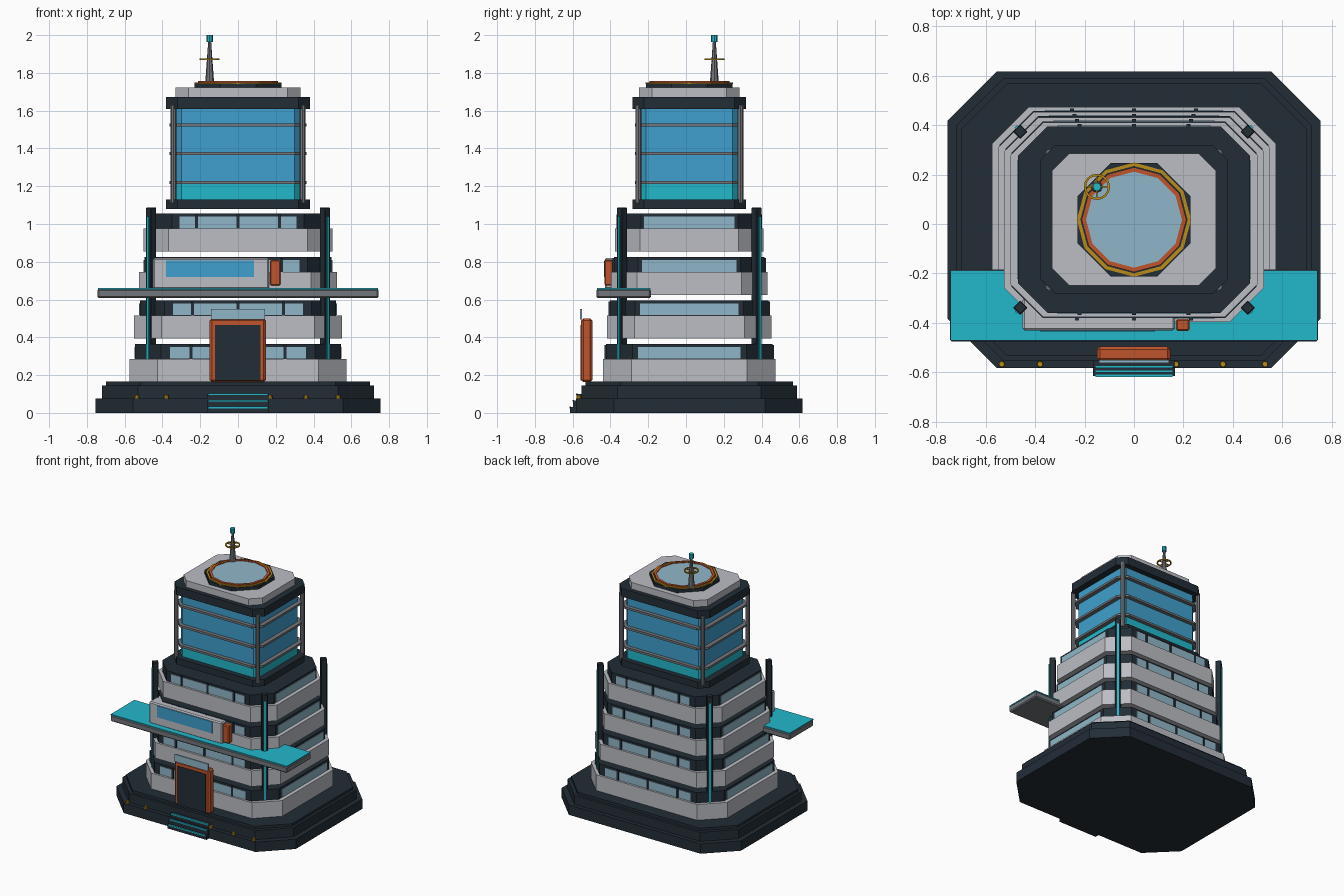
import bpy, bmesh, math
from mathutils import Matrix

if "Cube" in bpy.data.objects:
    bpy.data.objects.remove(bpy.data.objects["Cube"])

CY = 0.0175  # tower centre in y


def material(name, r, g, b):
    m = bpy.data.materials.new(name)
    m.diffuse_color = (r, g, b, 1)
    m.use_nodes = True
    m.node_tree.nodes["Principled BSDF"].inputs["Base Color"].default_value = m.diffuse_color
    return m


DARK = material("dark navy", .016, .026, .037)
LIGHT = material("light grey", .50, .51, .55)
GREY = material("mid grey", .17, .18, .20)
GLASS = material("pale glass", .28, .47, .58)
BLUE = material("blue glass", .05, .35, .61)
CYAN = material("cyan", .016, .48, .60)
ORANGE = material("orange", .52, .09, .025)
AMBER = material("amber", .50, .27, .01)


def finish(name, bm, *mats):
    bmesh.ops.recalc_face_normals(bm, faces=bm.faces[:])
    me = bpy.data.meshes.new(name)
    bm.to_mesh(me)
    bm.free()
    for m in mats:
        me.materials.append(m)
    ob = bpy.data.objects.new(name, me)
    bpy.context.collection.objects.link(ob)
    return ob


def prism(name, pts, z0, z1, mat):
    bm = bmesh.new()
    f = bm.faces.new([bm.verts.new((x, y, z0)) for x, y in pts])
    r = bmesh.ops.extrude_face_region(bm, geom=[f])
    for v in r["geom"]:
        if isinstance(v, bmesh.types.BMVert):
            v.co.z = z1
    return finish(name, bm, mat)


def octagon(name, hx, hy, c, z0, z1, mat):
    """Rectangle with cut corners, centred on the tower axis."""
    a, b = hx - c, hy - c
    pts = [(a, -hy), (hx, -b), (hx, b), (a, hy), (-a, hy), (-hx, b), (-hx, -b), (-a, -hy)]
    return prism(name, [(x, y + CY) for x, y in pts], z0, z1, mat)


def box(name, x0, x1, y0, y1, z0, z1, mat, bevel=0, turn=0):
    bm = bmesh.new()
    bmesh.ops.create_cube(bm, size=1)
    bmesh.ops.scale(bm, vec=(x1 - x0, y1 - y0, z1 - z0), verts=bm.verts)
    if bevel:
        bmesh.ops.bevel(bm, geom=bm.edges[:], offset=bevel, segments=1, affect='EDGES')
    bmesh.ops.rotate(bm, matrix=Matrix.Rotation(turn, 3, 'Z'), verts=bm.verts)
    bmesh.ops.translate(bm, vec=((x0 + x1) / 2, (y0 + y1) / 2, (z0 + z1) / 2), verts=bm.verts)
    return finish(name, bm, mat)


def cone(name, x, y, z0, z1, r0, r1, n, mat, turn=0):
    bm = bmesh.new()
    bmesh.ops.create_cone(bm, cap_ends=True, segments=n, radius1=r0, radius2=r1, depth=z1 - z0,
                          matrix=Matrix.Translation((x, y, (z0 + z1) / 2)) @ Matrix.Rotation(turn, 4, 'Z'))
    return finish(name, bm, mat)


def ring(name, x, y, z, r0, r1, h, n, mat):
    """Flat ring with a rectangular section."""
    bm = bmesh.new()
    loops = []
    for i in range(n):
        a = math.tau * i / n + math.pi / 2
        loops.append([bm.verts.new((x + r * math.cos(a), y + r * math.sin(a), zz))
                      for r, zz in ((r0, z), (r1, z), (r1, z + h), (r0, z + h))])
    for i in range(n):
        p, q = loops[i], loops[(i + 1) % n]
        for k in range(4):
            bm.faces.new((p[k], p[(k + 1) % 4], q[(k + 1) % 4], q[k]))
    return finish(name, bm, mat)


# Stepped base
octagon("base_lower", .755, .60, .20, 0, .075, DARK)
octagon("base_middle", .72, .57, .19, .075, .145, DARK)
octagon("base_upper", .70, .55, .185, .145, .165, DARK)

# Entrance steps with cyan edge strips, and amber ground lights
for i, (y, z) in enumerate(((-.615, .03), (-.598, .065), (-.58, .10))):
    box(f"step_{i}", -.165, .165, y, -.52, 0, z, DARK)
    box(f"step_light_{i}", -.155, .155, y - .003, y + .006, z - .006, z + .003, CYAN)
for i, x in enumerate((-.535, -.38, -.012, .17, .36, .53)):
    cone(f"ground_light_{i}", x, -.567, .075, .094, .013, .011, 8, AMBER)

# Doorway
box("door_frame", -.15, .147, -.555, -.495, .163, .50, ORANGE, .012)
box("door_panel", -.122, .118, -.559, -.55, .172, .465, DARK)
box("door_canopy", -.142, .142, -.562, -.55, .495, .55, GLASS)

# Four floors: pale parapet, dark window band, glass and mullions
for i in range(4):
    z = .165 + .23 * i
    hx, hy, c = .575 - .025 * i, .456 - .021 * i, .15 - .006 * i
    wx, wy = hx - .03, hy - .016
    octagon(f"floor_{i}_parapet", hx, hy, c, z, z + .12, LIGHT)
    octagon(f"floor_{i}_window_band", wx, wy, c - .012, z + .12, z + .2, DARK)
    gx, gy = .36 - .017 * i, .272 - .011 * i
    for s, side in ((-1, "front"), (1, "back")):
        y = CY + s * wy
        box(f"floor_{i}_{side}_glass", -gx, gx, y - .004, y + .004, z + .122, z + .185, GLASS)
        for k in (-1, 0, 1):
            x = k * (.25 - .01 * i)
            box(f"floor_{i}_{side}_mullion", x - .008, x + .008, y - .009, y + .009, z + .12, z + .195, DARK)
    for s, side in ((-1, "left"), (1, "right")):
        x = s * wx
        box(f"floor_{i}_{side}_glass", x - .004, x + .004, CY - gy, CY + gy, z + .122, z + .185, GLASS)

# Corner columns with cyan light strips
for sx in (-1, 1):
    for sy in (-1, 1):
        t = math.pi / 4 * sx * sy
        x, y = sx * .46, CY + sy * .356
        box("corner_column", x - .021, x + .021, y - .021, y + .021, .17, 1.087, DARK, .004, t)
        x, y = sx * .474, CY + sy * .372
        box("column_light", x - .006, x + .006, y - .007, y + .007, .27, 1.04, CYAN, 0, t)

# Balcony deck with cyan top
box("deck", -.745, .745, -.475, -.185, .607, .655, GREY, .008)
box("deck_top", -.742, .742, -.472, -.188, .653, .661, CYAN)

# Front display box
box("display_box", -.45, .165, -.43, -.30, .655, .82, LIGHT, .008)
box("display_screen", -.38, .085, -.434, -.426, .72, .808, BLUE)
box("display_marker", .17, .225, -.432, -.385, .675, .81, ORANGE, .006)

# Upper glass tower, cyan at the bottom
octagon("tower_foot", .38, .30, .06, 1.08, 1.13, DARK)
octagon("tower_glass_lower", .33, .26, .03, 1.13, 1.22, CYAN)
octagon("tower_glass", .33, .26, .03, 1.22, 1.61, BLUE)
octagon("tower_crown", .38, .30, .06, 1.61, 1.672, DARK)
for z in (1.22, 1.372, 1.525):
    octagon("tower_ring", .362, .288, .06, z - .008, z + .008, GREY)
for sx in (-1, 1):
    for sy in (-1, 1):
        cone("tower_post", sx * .342, CY + sy * .27, 1.11, 1.63, .016, .016, 8, GREY)
octagon("roof_slab", .332, .267, .07, 1.672, 1.722, LIGHT)

# Landing pad
cone("pad_base", 0, CY, 1.722, 1.745, .248, .248, 8, DARK, math.pi / 8)
ring("pad_amber_ring", 0, CY, 1.742, .217, .231, .008, 12, AMBER)
ring("pad_orange_ring", 0, CY, 1.742, .194, .212, .014, 12, ORANGE)
cone("pad_surface", 0, CY, 1.74, 1.75, .196, .196, 12, GLASS)

# Antenna
cone("antenna_mast", -.15, .15, 1.74, 1.965, .024, .008, 8, GREY)
cone("antenna_tip", -.15, .15, 1.963, 2.0, .017, .017, 8, CYAN)
ring("antenna_ring", -.15, .15, 1.867, .044, .053, .008, 16, AMBER)
for t in (0, math.pi / 2):
    box("antenna_spoke", -.198, -.102, .147, .153, 1.868, 1.874, AMBER, 0, t)
